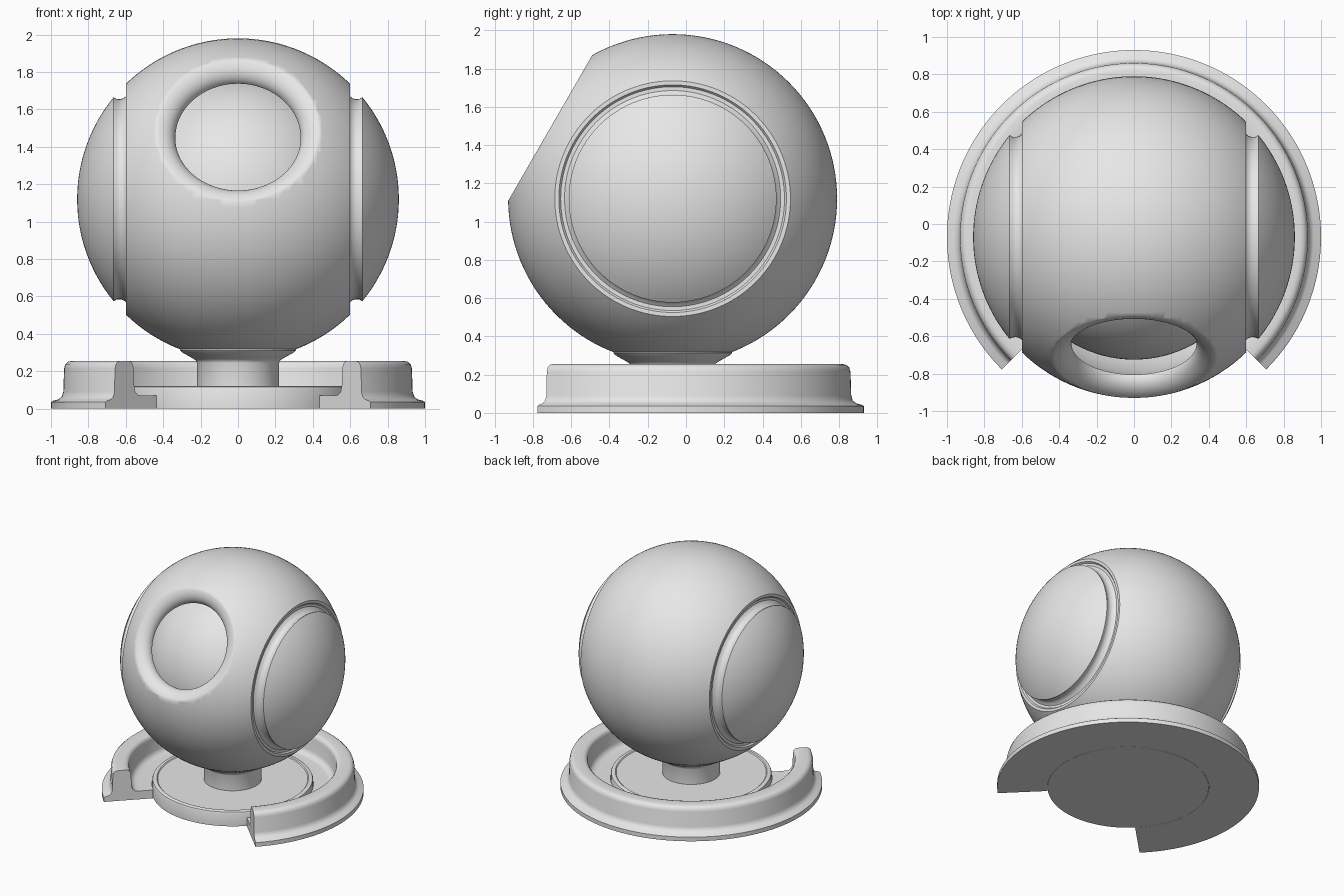
import bpy, bmesh
from math import sin, cos, pi, radians, atan2, hypot, asin
from mathutils import Matrix

cube = bpy.data.objects.get("Cube")
if cube:
    bpy.data.objects.remove(cube, do_unlink=True)

grey = bpy.data.materials.new("plain_grey")
grey.use_nodes = True
grey.diffuse_color = (0.8, 0.8, 0.8, 1)
grey.node_tree.nodes["Principled BSDF"].inputs["Base Color"].default_value = (0.8, 0.8, 0.8, 1)

AXIS_Y = -0.07          # every part shares this vertical axis
BALL_Z = 1.12
BALL_R = 0.86


def arc(radius, start, end, count):
    """Points (r, h) on a circle, angles measured from the spin axis."""
    steps = [start + (end - start) * i / count for i in range(count + 1)]
    return [(radius * sin(a), radius * cos(a)) for a in steps]


def lathe(name, profile, height=0.0, turn=Matrix(), start=0.0, sweep=2 * pi, steps=128, loop=False):
    """Spin an (r, h) profile about its axis, then turn and place it."""
    bm = bmesh.new()
    verts = [bm.verts.new((r * cos(start), r * sin(start), h)) for r, h in profile]
    edges = [bm.edges.new(pair) for pair in zip(verts, verts[1:])]
    if loop:
        edges.append(bm.edges.new((verts[-1], verts[0])))
    bmesh.ops.spin(bm, geom=verts + edges, cent=(0, 0, 0), axis=(0, 0, 1),
                   angle=sweep, steps=steps)
    bmesh.ops.remove_doubles(bm, verts=bm.verts[:], dist=1e-5)
    if loop:
        # flat end caps of a partial sweep
        bmesh.ops.edgenet_fill(bm, edges=[e for e in bm.edges if e.is_boundary])
    bmesh.ops.recalc_face_normals(bm, faces=bm.faces[:])
    mesh = bpy.data.meshes.new(name)
    bm.to_mesh(mesh)
    bm.free()
    mesh.transform(Matrix.Translation((0, AXIS_Y, height)) @ turn)
    mesh.materials.append(grey)
    obj = bpy.data.objects.new(name, mesh)
    bpy.context.collection.objects.link(obj)
    return obj


def select_only(obj):
    bpy.ops.object.select_all(action='DESELECT')
    obj.select_set(True)
    bpy.context.view_layer.objects.active = obj


# Ball shell: sphere with a stepped groove around each side cap
rim_r = 0.543
cap = arc(BALL_R, 0, asin(rim_r / BALL_R), 24)
groove = [(rim_r, 0.66), (0.536, 0.65), (0.535, 0.63), (0.54, 0.612), (0.55, 0.60),
          (0.565, 0.588), (0.585, 0.588), (0.595, 0.60)]
edge_angle = atan2(hypot(BALL_R, 0.6) and (BALL_R ** 2 - 0.6 ** 2) ** 0.5, 0.6)
band = arc(BALL_R, edge_angle, pi / 2, 24)
half = cap + groove + band
profile = half + [(r, -h) for r, h in reversed(half[:-1])]
shell = lathe("ball_shell", profile, BALL_Z, Matrix.Rotation(pi / 2, 4, 'Y'))

# Cutter: rounded porthole lip opening into a hollow inside
hole_r, hole_d, lip_r, lip_d = 0.335, 0.655, 0.44, 0.739
lip = []
for i in range(13):
    t = pi / 2 * (1 - i / 12)
    lip.append((lip_r - (lip_r - hole_r) * cos(t), hole_d + (lip_d - hole_d) * sin(t)))
hollow = arc(hypot(hole_r, hole_d), atan2(hole_r, hole_d), pi, 40)
tilt = Matrix.Rotation(radians(60), 4, 'X')
cutter = lathe("porthole_cutter", [(0, 1), (0.5, 1), (0.5, lip_d)] + lip + hollow[1:],
               BALL_Z, tilt)
cutter.hide_render = True
cut = shell.modifiers.new("porthole", 'BOOLEAN')
cut.operation = 'DIFFERENCE'
cut.solver = 'EXACT'
cut.object = cutter
select_only(shell)
bpy.ops.object.modifier_apply(modifier=cut.name)
bpy.data.objects.remove(cutter, do_unlink=True)

# Inner ball seen through the porthole
inner = lathe("inner_ball", arc(0.655, 0, pi, 64), BALL_Z, tilt)

# Post with flared collar under the ball
post = lathe("post", [(0, 0.1), (0.22, 0.1), (0.22, 0.245), (0.225, 0.258), (0.24, 0.268),
                      (0.30, 0.302), (0.31, 0.312), (0.31, 0.322), (0, 0.33)])

# Round base plate with raised rim
plate = lathe("base_plate", [(0, 0), (0.615, 0), (0.615, 0.105), (0.61, 0.117), (0.598, 0.122),
                             (0.58, 0.122), (0.573, 0.115), (0, 0.115)])

# Three-quarter ring around the plate, open at the front
wall = [(0.617, 0), (1, 0), (1, 0.035), (0.99, 0.042), (0.96, 0.05), (0.942, 0.065),
        (0.934, 0.09), (0.93, 0.215), (0.923, 0.238), (0.908, 0.251), (0.89, 0.255),
        (0.825, 0.255), (0.806, 0.25), (0.794, 0.236), (0.79, 0.215), (0.784, 0.115),
        (0.776, 0.09), (0.755, 0.073), (0.73, 0.07), (0.617, 0.07)]
ring = lathe("base_ring", wall, start=-pi / 4, sweep=1.5 * pi, loop=True)

for obj in (shell, inner, post, plate, ring):
    select_only(obj)
    bpy.ops.object.shade_smooth_by_angle(angle=radians(38))
